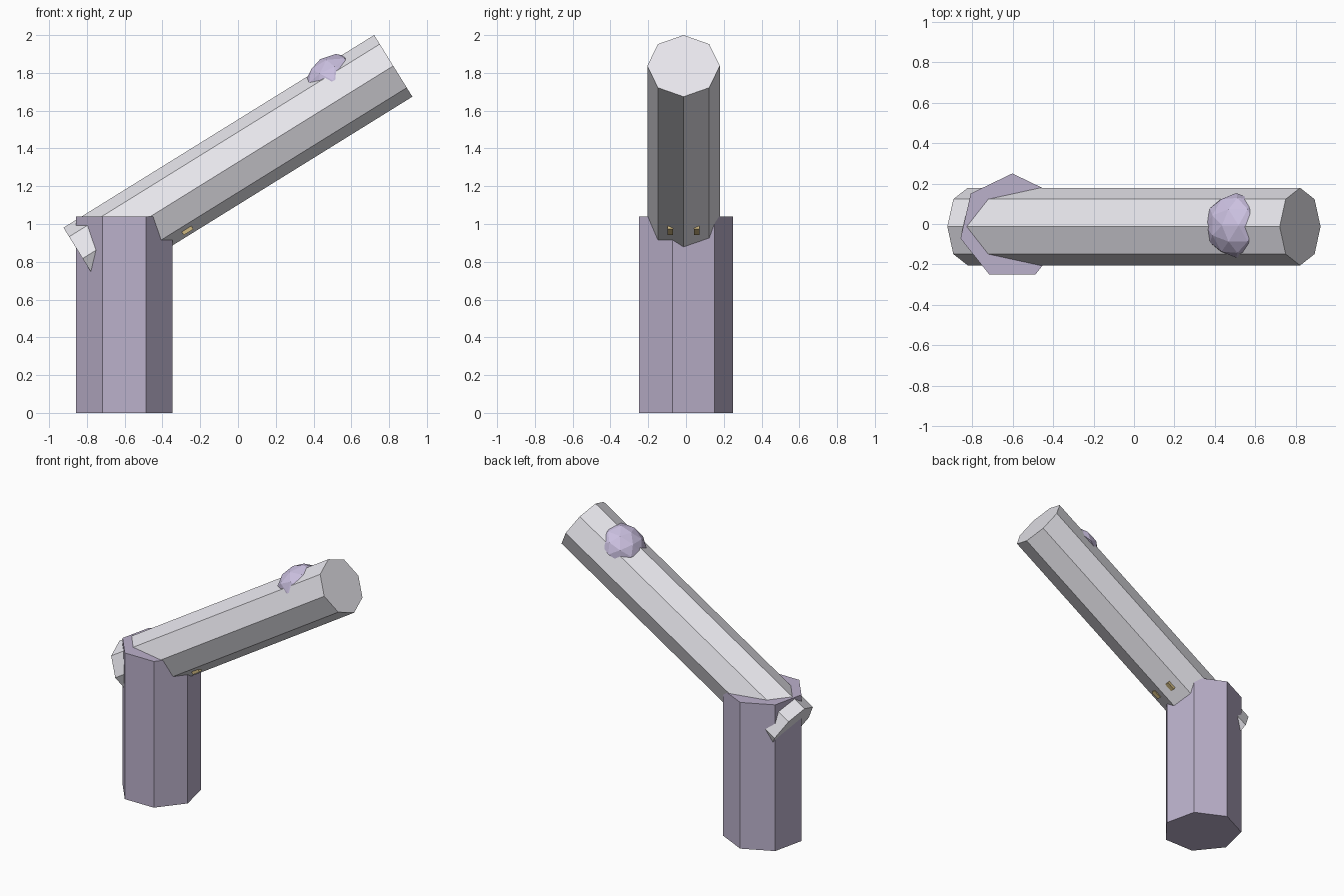
import bpy
import bmesh
from math import radians
from mathutils import Matrix

if "Cube" in bpy.data.objects:
    bpy.data.objects.remove(bpy.data.objects["Cube"])

TILT = radians(31.8)
Y_MID = -0.013
# Beam frame: local x runs along the beam, local z is its upper side,
# origin at the centre of the raised end face
BEAM = Matrix.Translation((0.822, Y_MID, 1.837)) @ Matrix.Rotation(-TILT, 4, 'Y')
BEAM_LENGTH = 1.935


def material(name, color):
    mat = bpy.data.materials.new(name)
    mat.diffuse_color = (*color, 1)
    mat.use_nodes = True
    mat.node_tree.nodes["Principled BSDF"].inputs["Base Color"].default_value = mat.diffuse_color
    return mat


def add_object(name, bm, mat):
    bmesh.ops.recalc_face_normals(bm, faces=bm.faces)
    mesh = bpy.data.meshes.new(name)
    bm.to_mesh(mesh)
    bm.free()
    mesh.materials.append(mat)
    obj = bpy.data.objects.new(name, mesh)
    bpy.context.collection.objects.link(obj)
    return obj


def prism(name, sides, radius, length, matrix, mat):
    bm = bmesh.new()
    bmesh.ops.create_cone(bm, cap_ends=True, segments=sides, radius1=radius,
                          radius2=radius, depth=length, matrix=matrix)
    return add_object(name, bm, mat)


purple = material("purple", (0.50, 0.44, 0.60))
lilac = material("lilac", (0.60, 0.53, 0.75))
pale = material("pale", (0.80, 0.79, 0.84))
brass = material("brass", (0.62, 0.48, 0.22))

# Upright seven-sided post, one corner pointing to the back
prism("post", 7, 0.263, 1.04, Matrix.Translation((-0.602, Y_MID, 0.52)), purple)

# Tilted eight-sided beam passing through the top of the post
prism("beam", 8, 0.192, BEAM_LENGTH,
      BEAM @ Matrix.Translation((-BEAM_LENGTH / 2, 0, 0))
      @ Matrix.Rotation(radians(90), 4, 'Y'), pale)

# Faceted dome sitting on the beam
bm = bmesh.new()
bmesh.ops.create_icosphere(bm, subdivisions=2, radius=1)
bmesh.ops.delete(bm, geom=[v for v in bm.verts if v.co.z < -0.05], context='VERTS')
bmesh.ops.holes_fill(bm, edges=[e for e in bm.edges if e.is_boundary], sides=0)
bm.transform(BEAM @ Matrix.Translation((-0.31, 0.006, 0.10))
             @ Matrix.Diagonal((0.16, 0.16, 0.134, 1)))
add_object("dome", bm, lilac)

# Pair of small brass tabs under the beam
for side, y in (("front", -0.07), ("back", 0.07)):
    bm = bmesh.new()
    bmesh.ops.create_cube(bm, size=1, matrix=BEAM
                          @ Matrix.Translation((-1.385, y, -0.165))
                          @ Matrix.Diagonal((0.06, 0.03, 0.024, 1)))
    add_object(side + "_tab", bm, brass)
